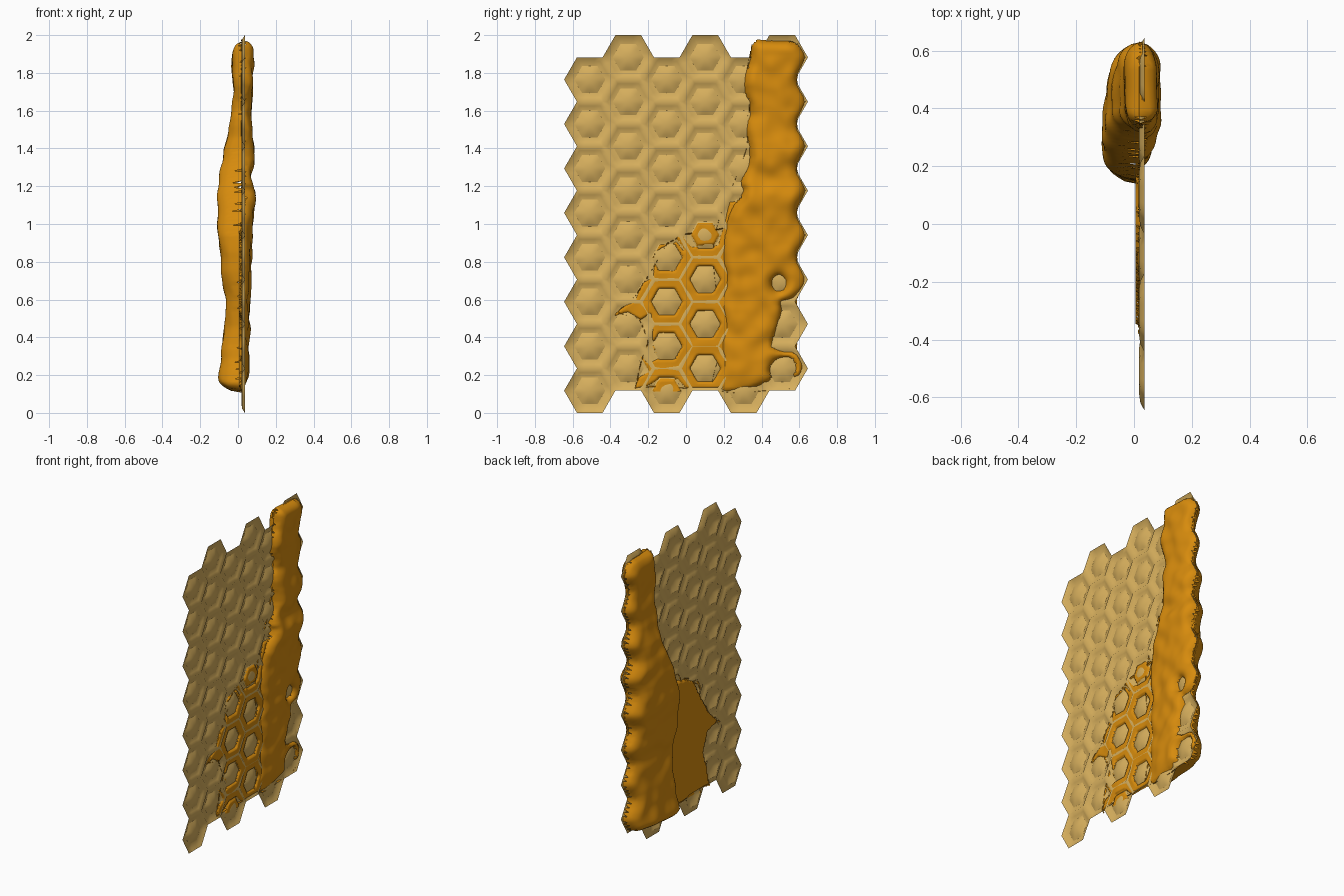
import bpy, bmesh, math
from mathutils import Vector, noise

if "Cube" in bpy.data.objects:
    bpy.data.objects.remove(bpy.data.objects["Cube"])


def material(name, rgb):
    m = bpy.data.materials.new(name)
    m.diffuse_color = (*rgb, 1)
    m.use_nodes = True
    m.node_tree.nodes["Principled BSDF"].inputs["Base Color"].default_value = m.diffuse_color
    return m


WAX = material("tan wax", (0.68, 0.43, 0.11))
HONEY = material("amber honey", (0.68, 0.26, 0.004))

CELL_H = 2 / 8.5                 # height of one hexagon cell
R = CELL_H / math.sqrt(3)        # corner radius of one cell
INNER = 0.082                    # corner radius of the domed cell floor


def finish(bm, name, mat):
    mesh = bpy.data.meshes.new(name)
    bm.to_mesh(mesh)
    bm.free()
    mesh.materials.append(mat)
    ob = bpy.data.objects.new(name, mesh)
    bpy.context.collection.objects.link(ob)
    return ob


def cell_centre(col, row):
    return (col - 2.5) * 1.5 * R, CELL_H * (row + 0.5 + 0.5 * (col % 2))


# Wax comb: one sheet of recessed hexagon cells, each with a domed floor
def comb():
    bm = bmesh.new()
    n = 24
    rings = [(R, 0.036), (0.110, 0.022), (INNER, 0.018),
             (0.062, 0.025), (0.042, 0.031), (0.021, 0.035)]
    for col in range(6):
        for row in range(8):
            cy, cz = cell_centre(col, row)
            loops = []
            for k, (rad, x) in enumerate(rings):
                loop = []
                for i in range(n):
                    a = 2 * math.pi * i / n
                    off = a % (math.pi / 3) - math.pi / 6
                    hexagon = math.cos(math.pi / 6) / math.cos(off)
                    blend = max(0, k - 2) / 3      # hexagon turns round inward
                    q = rad * (hexagon * (1 - blend) + blend)
                    loop.append(bm.verts.new((x, cy + q * math.cos(a), cz + q * math.sin(a))))
                loops.append(loop)
            for k in range(len(loops) - 1):
                for i in range(n):
                    j = (i + 1) % n
                    bm.faces.new((loops[k][i], loops[k][j], loops[k + 1][j], loops[k + 1][i])).smooth = True
            tip = bm.verts.new((0.036, cy, cz))
            for i in range(n):
                j = (i + 1) % n
                bm.faces.new((loops[-1][i], loops[-1][j], tip)).smooth = True
                bm.edges.get((loops[2][i], loops[2][j])).smooth = False
    bmesh.ops.remove_doubles(bm, verts=bm.verts, dist=0.0005)
    finish(bm, "wax_comb", WAX)


def lerp_table(t, z):
    if z <= t[0][0]:
        return t[0][1]
    for (z0, a), (z1, b) in zip(t, t[1:]):
        if z <= z1:
            u = (z - z0) / (z1 - z0)
            u = u * u * (3 - 2 * u)
            return a + (b - a) * u
    return t[-1][1]


def soften(pts):
    out = []
    for i, (a, b) in enumerate(pts):
        c, d = pts[(i + 1) % len(pts)]
        out += [(a * .75 + c * .25, b * .75 + d * .25), (a * .25 + c * .75, b * .25 + d * .75)]
    return out


def nearest(y, z, segs):
    """Signed distance (inside positive) and nearest outline point."""
    inside, best, bp = False, 9e9, None
    for (ay, az), (by, bz) in segs:
        dy, dz = by - ay, bz - az
        if (az > z) != (bz > z) and y < ay + (z - az) * dy / dz:
            inside = not inside
        u = ((y - ay) * dy + (z - az) * dz) / (dy * dy + dz * dz + 1e-12)
        u = min(1, max(0, u))
        py, pz = ay + u * dy, az + u * dz
        d = (py - y) ** 2 + (pz - z) ** 2
        if d < best:
            best, bp = d, (py, pz)
    d = math.sqrt(best)
    return (d if inside else -d), bp


# Honey skin: a rounded shell raised from a flat outline toward one side
def shell(name, loops, step, side, base, round_w, height):
    segs = [s for l in loops for s in zip(l, l[1:] + l[:1])]
    ys, zs = [p[0] for p in loops[0]], [p[1] for p in loops[0]]
    y0, z0 = min(ys) - step, min(zs) - step
    ny = int((max(ys) - y0) / step) + 3
    nz = int((max(zs) - z0) / step) + 3
    bm = bmesh.new()
    grid = {}
    for i in range(ny):
        for j in range(nz):
            y, z = y0 + i * step, z0 + j * step
            d, p = nearest(y, z, segs)
            if d < -0.6 * step:
                continue
            if d < 0.4 * step:
                (y, z), d = p, 0
            t = min(1, d / round_w)
            x = base + side * height(y, z) * math.sqrt(1 - (1 - t) ** 2)
            grid[i, j] = bm.verts.new((x, y, z))
    for i, j in list(grid):
        quad = [grid.get(k) for k in ((i, j), (i + 1, j), (i + 1, j + 1), (i, j + 1))]
        if all(quad):
            bm.faces.new(quad if side > 0 else quad[::-1]).smooth = True
    bmesh.ops.delete(bm, geom=[v for v in bm.verts if not v.link_faces], context='VERTS')
    finish(bm, name, HONEY)


def lumps(y, z, size, seed=0.0):
    return noise.noise(Vector((y / size, z / size, seed)))


def wavy_edge(top, bottom):
    """Right edge bulging over the corner of every cell."""
    n = int((top - bottom) / 0.04)
    pts = []
    for i in range(n + 1):
        z = top + (bottom - top) * i / n
        pts.append((0.61 + 0.025 * math.cos(2 * math.pi * (z - CELL_H) / CELL_H), z))
    return pts


FRONT_X = [(.1, .05), (.25, .06), (.6, .066), (1.0, .08), (1.15, .098), (1.25, .072),
           (1.38, .092), (1.5, .072), (1.9, .084)]
BACK_X = [(.1, .09), (.17, .10), (.3, .085), (.58, .06), (.75, .085), (1.0, .11),
          (1.2, .105), (1.38, .075), (1.5, .05), (1.7, .022), (1.85, .035), (1.95, .025)]


def front_height(y, z):
    h = lerp_table(FRONT_X, z) - 0.02
    return h * max(.45, 1 - ((y - .43) / .36) ** 2) + 0.012 * lumps(y, z, .09)


def back_height(y, z):
    mid = lerp_table([(1.1, .30), (1.7, .47)], z)
    h = lerp_table(BACK_X, z) + 0.03
    return h * max(.4, 1 - ((y - mid) / .5) ** 2) + 0.012 * lumps(y, z, .1, 5)


comb()

# Thick honey on the front, with a curl around the lowest edge cell
front = [(.35, 1.98), (.45, 1.97), (.58, 1.97)] + wavy_edge(1.92, .64) + [
    (.56, .60), (.50, .59), (.51, .53), (.48, .44), (.45, .36), (.50, .325), (.58, .325),
    (.62, .27), (.61, .20), (.56, .185), (.585, .24), (.56, .295), (.49, .29), (.44, .24),
    (.46, .17), (.38, .14), (.25, .11), (.10, .125), (.03, .125), (.04, .145), (.16, .17),
    (.20, .25), (.18, .36), (.21, .47), (.18, .59), (.22, .70), (.19, .82), (.20, .95),
    (.23, 1.08), (.31, 1.17), (.28, 1.22), (.34, 1.33), (.33, 1.43), (.31, 1.52),
    (.35, 1.60), (.30, 1.72), (.31, 1.80), (.34, 1.86)]
gap = [(.49 + .033 * math.cos(a * math.pi / 8), .685 + .04 * math.sin(a * math.pi / 8)) for a in range(16)]
shell("front_honey", [soften(front), gap], .0125, 1, .017, .06, front_height)

# Thick bulging honey on the back
back = [(.35, 1.97), (.45, 1.97), (.58, 1.97)] + wavy_edge(1.92, .20) + [
    (.58, .13), (.45, .12), (.25, .10), (.13, .13), (.15, .22), (.18, .32), (.19, .50),
    (.15, .70), (.14, .90), (.19, 1.08), (.28, 1.28), (.33, 1.43), (.32, 1.55),
    (.34, 1.62), (.31, 1.75), (.33, 1.86)]
shell("back_honey", [soften(back)], .0125, -1, .03, .07, back_height)

# Thin honey film between the cells, open over each domed floor
film = [(.30, 1.12), (.23, 1.12), (.20, 1.00), (.17, .89), (.03, .88), (-.02, .95), (-.06, .93),
        (-.01, .86), (-.05, .91), (-.16, .85), (-.18, .72), (-.23, .69), (-.27, .60),
        (-.34, .56), (-.39, .51), (-.31, .53), (-.24, .49), (-.19, .52), (-.18, .39),
        (-.14, .29), (-.20, .27), (-.25, .31), (-.20, .22), (-.25, .19), (-.28, .12),
        (-.20, .14), (-.14, .18), (-.05, .18), (.00, .125), (.30, .13)]
holes = []
for col, row in [(2, 0), (2, 1), (2, 2), (2, 3), (3, 0), (3, 1), (3, 2), (3, 3)]:
    cy, cz = cell_centre(col, row)
    holes.append([(cy + .079 * math.cos(k * math.pi / 3), cz + .079 * math.sin(k * math.pi / 3))
                  for k in range(6)])
shell("front_film", [film] + holes, .008, 1, .014, .012,
      lambda y, z: .0175 + .006 * lumps(y, z, .08, 9))

# Flat film on the back of the comb
back_film = [(.30, 1.0), (.15, .97), (.0, .95), (-.10, .90), (-.18, .76), (-.27, .62), (-.37, .53),
             (-.25, .50), (-.20, .38), (-.24, .27), (-.27, .13), (-.14, .14), (.05, .125), (.30, .13)]
shell("back_film", [back_film], .0125, -1, .03, .012, lambda y, z: .025)
